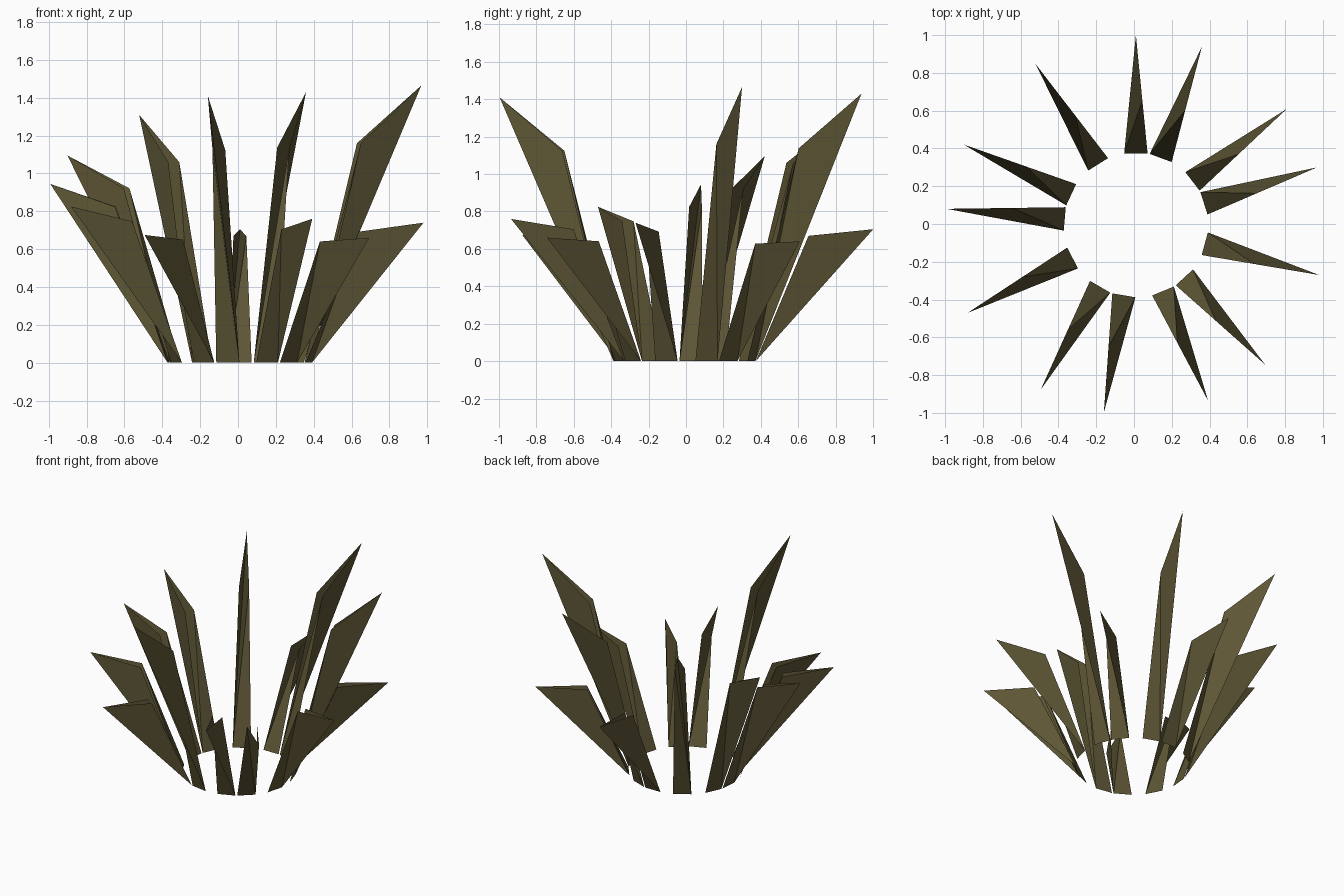
import bpy, math
from mathutils import Vector

if "Cube" in bpy.data.objects:
    bpy.data.objects.remove(bpy.data.objects["Cube"])

# one olive colour for the whole tuft
olive = bpy.data.materials.new("dark_olive")
olive.diffuse_color = (0.11, 0.092, 0.036, 1)
olive.use_nodes = True
olive.node_tree.nodes["Principled BSDF"].inputs["Base Color"].default_value = olive.diffuse_color

CENTRE = Vector((0.01, -0.005, 0))
BASE_R, MID_R, TIP_R = 0.378, 0.66, 1.006
HALF_WIDTH = 0.062


def blade(i, tip_x, tip_y, height):
    """A bent leaf: wide base, narrower knee, pointed tip, folded from its left base corner."""
    out = (Vector((tip_x, tip_y, 0)) - CENTRE).normalized()
    right = Vector((out.y, -out.x, 0))
    knee_z = 0.215 + 0.645 * height
    knee_half = HALF_WIDTH * (TIP_R - MID_R) / (TIP_R - BASE_R)

    def point(r, side, z):
        return CENTRE + out * r + right * side + Vector((0, 0, z))

    verts = [point(BASE_R, -HALF_WIDTH, 0), point(BASE_R, HALF_WIDTH, 0),
             point(MID_R, knee_half, knee_z), point(TIP_R, 0, height),
             point(MID_R, -knee_half, knee_z)]
    mesh = bpy.data.meshes.new(f"grass_blade_{i}")
    mesh.from_pydata(verts, [], [(0, 1, 2), (0, 2, 3), (0, 3, 4)])
    mesh.materials.append(olive)
    obj = bpy.data.objects.new(f"grass_blade_{i}", mesh)
    bpy.context.collection.objects.link(obj)


# ring of blades: tip x, tip y, height
tips = [(0.01, 1.00, 0.705), (0.36, 0.94, 1.43), (0.81, 0.61, 0.64),
        (0.97, 0.30, 1.465), (0.98, -0.27, 0.74), (0.69, -0.74, 0.66),
        (0.39, -0.93, 0.76), (-0.16, -1.00, 1.41), (-0.49, -0.87, 0.675),
        (-0.88, -0.47, 0.825), (-0.99, 0.08, 0.945), (-0.90, 0.42, 1.095),
        (-0.52, 0.845, 1.31)]
for i, t in enumerate(tips, 1):
    blade(i, *t)
